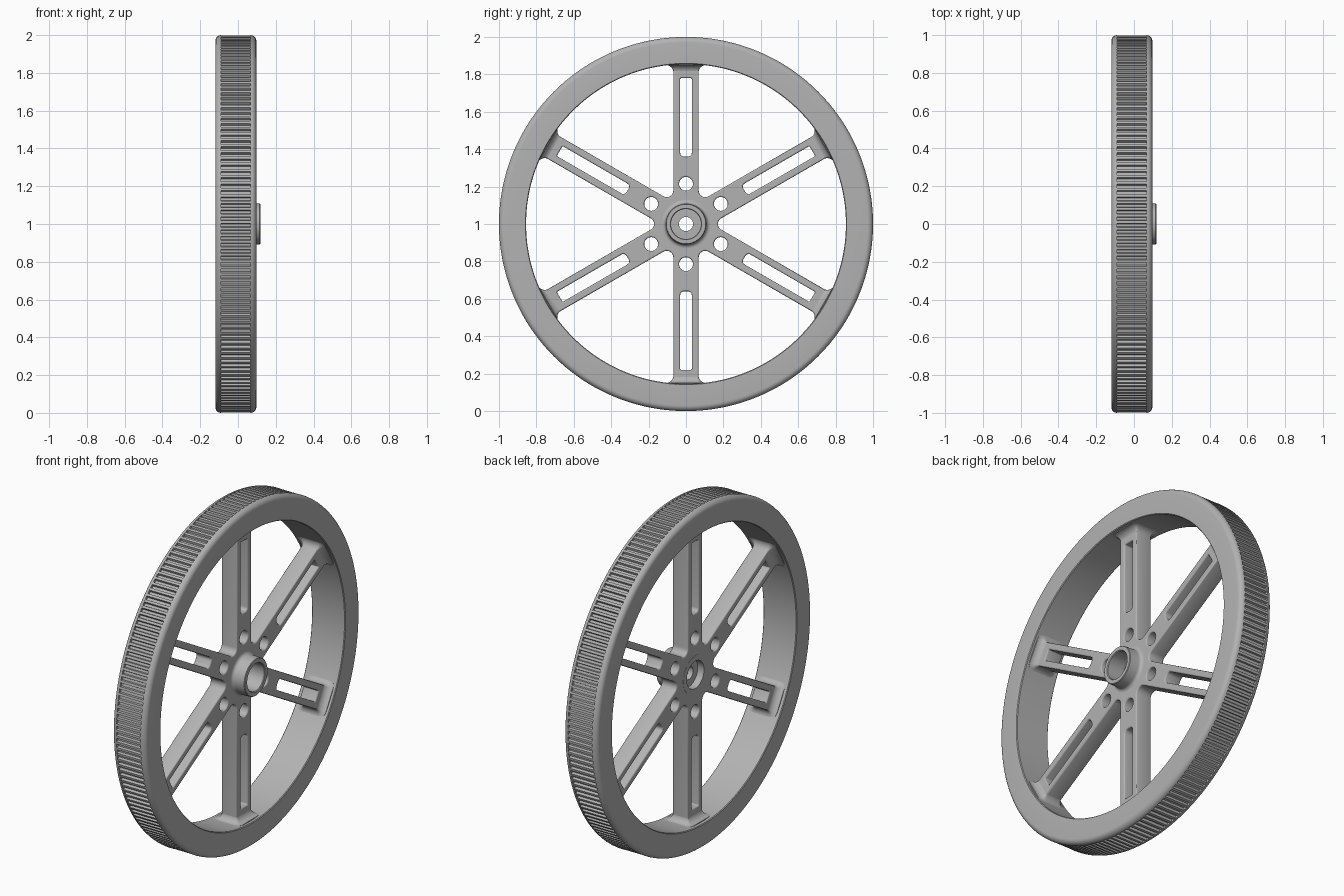
import bpy, bmesh
from math import sin, cos, pi, radians
from mathutils import Matrix, Vector

cube = bpy.data.objects.get("Cube")
if cube:
    bpy.data.objects.remove(cube)

grey = bpy.data.materials.new("light grey plastic")
grey.use_nodes = True
colour = (0.45, 0.45, 0.45, 1)
grey.diffuse_color = colour
grey.node_tree.nodes["Principled BSDF"].inputs["Base Color"].default_value = colour

# Local x, y, z become world y, z, x, with the axle at height 1
AXLE = Matrix(((0, 0, 1, 0), (1, 0, 0, 0), (0, 1, 0, 1), (0, 0, 0, 1)))
MID = -0.01          # centre plane of rim and spokes
HALF = 0.05          # half thickness of the spokes
SPOKES = [radians(30 + 60 * k) for k in range(6)]


def finish(name, mesh):
    mesh.transform(AXLE)
    mesh.materials.clear()
    mesh.materials.append(grey)
    obj = bpy.data.objects.new(name, mesh)
    bpy.context.collection.objects.link(obj)
    bpy.ops.object.select_all(action='DESELECT')
    obj.select_set(True)
    bpy.context.view_layer.objects.active = obj
    bpy.ops.object.shade_smooth_by_angle(angle=radians(35))
    return obj


def mesh_from(bm, name):
    bmesh.ops.recalc_face_normals(bm, faces=bm.faces)
    mesh = bpy.data.meshes.new(name)
    bm.to_mesh(mesh)
    bm.free()
    return mesh


def skin(bm, rings, closed):
    """Join rings of points with quads; closed also joins last to first."""
    loops = [[bm.verts.new(p) for p in ring] for ring in rings]
    n = len(loops[0])
    pairs = list(zip(loops, loops[1:] + loops[:1]))
    for a, b in pairs if closed else pairs[:-1]:
        for i in range(n):
            j = (i + 1) % n
            bm.faces.new((a[i], a[j], b[j], b[i]))
    if not closed:
        bm.faces.new(loops[0])
        bm.faces.new(loops[-1])


def polar(r, a):
    return Vector((r * cos(a), r * sin(a)))


def arc(centre, r, a0, a1, steps):
    return [centre + polar(r, a0 + (a1 - a0) * i / steps) for i in range(steps + 1)]


def lathe(name, profile, angles, drop=None):
    """Spin (axial, radius) points; drop(i, j) lowers a point's radius."""
    bm = bmesh.new()
    rings = []
    for j, a in enumerate(angles):
        ring = []
        for i, (x, r) in enumerate(profile):
            p = polar(r - (drop(i, j) if drop else 0), a)
            ring.append((p.x, p.y, x))
        rings.append(ring)
    skin(bm, rings, True)
    return finish(name, mesh_from(bm, name))


# Rim with rounded shoulders and a grooved tread
BACK, FRONT, ROUND = -0.12, 0.097, 0.03
left = arc(Vector((BACK + ROUND, 1 - ROUND)), ROUND, pi, pi / 2, 6)
right = arc(Vector((FRONT - ROUND, 1 - ROUND)), ROUND, pi / 2, 0, 6)
inner = [(FRONT, 0.859), (FRONT - 0.004, 0.855), (BACK + 0.004, 0.855), (BACK, 0.859)]
tread = [(BACK + ROUND, 0.999), (FRONT - ROUND, 0.999)]
profile = [tuple(p) for p in left] + tread + [tuple(p) for p in right] + inner
GROOVES = 180
angles = [(k + f) * 2 * pi / GROOVES for k in range(GROOVES) for f in (0, 0.4, 0.5, 0.9)]
tread_ids = (len(left), len(left) + 1)
lathe("grooved_rim", profile, angles,
      lambda i, j: 0.014 if i in tread_ids and j % 4 < 2 else 0)

# Spoke star: one outline with slots and holes, extruded with soft edges
HW, FILLET, SOFT = 0.068, 0.035, 0.007
outline, holes = [], []
for a in SPOKES:
    along, side = polar(1, a), polar(1, a + pi / 2)
    outline += [along * 0.852 - side * HW, along * 0.852 + side * HW]
    valley = polar((HW + FILLET) / sin(pi / 6), a + pi / 6)
    outline += arc(valley, FILLET, a + 1.5 * pi, a + 5 * pi / 6, 8)
    slot = []
    for r, s, turn, rad in ((0.78, 1, 0, 0.006), (0.36, 1, 1, 0.02),
                            (0.36, -1, 2, 0.02), (0.78, -1, 3, 0.006)):
        inward = rad if r < 0.5 else -rad
        c = along * (r + inward) + side * s * (0.031 - rad)
        slot += arc(c, rad, a + turn * pi / 2, a + (turn + 1) * pi / 2, 5)
    holes.append(slot)
    holes.append(arc(along * 0.215, 0.037, 0, 2 * pi, 32)[:-1])
holes.append(arc(Vector((0, 0)), 0.095, 0, 2 * pi, 48)[:-1])

curve = bpy.data.curves.new("spoke_outline", 'CURVE')
curve.dimensions, curve.fill_mode = '2D', 'BOTH'
curve.extrude, curve.bevel_depth = HALF - SOFT, SOFT
curve.offset, curve.bevel_resolution = -SOFT, 2
for points in [outline] + holes:
    spline = curve.splines.new('POLY')
    spline.points.add(len(points) - 1)
    for sp, p in zip(spline.points, points):
        sp.co = (p.x, p.y, 0, 1)
    spline.use_cyclic_u = True
helper = bpy.data.objects.new("spoke_outline", curve)
bpy.context.collection.objects.link(helper)
graph = bpy.context.evaluated_depsgraph_get()
star = bpy.data.meshes.new_from_object(helper.evaluated_get(graph))
bpy.data.objects.remove(helper)
star.transform(Matrix.Translation((0, 0, MID)))
finish("spokes", star)

# Flared feet blending each spoke into the rim
FLARE = 0.04
bm = bmesh.new()
for a in SPOKES:
    along, side = polar(1, a), polar(1, a + pi / 2)
    rings = []
    for t in [i / 8 for i in range(9)] + [1.5]:
        q = min(t, 1) * pi / 2
        r = 0.81 + FLARE * sin(q) + (0.018 if t > 1 else 0)
        grow = FLARE * (1 - cos(q))
        w, h, rad = HW + grow - 0.001, HALF + grow - 0.001, SOFT + grow * 0.8
        ring = []
        for k, (su, sv) in enumerate(((1, 1), (-1, 1), (-1, -1), (1, -1))):
            c = Vector((su * (w - rad), sv * (h - rad)))
            for p in arc(c, rad, k * pi / 2, (k + 1) * pi / 2, 4):
                flat = along * r + side * p.x
                ring.append((flat.x, flat.y, MID + p.y))
        rings.append(ring)
    skin(bm, rings, False)
finish("spoke_feet", mesh_from(bm, "spoke_feet"))

# Hub boss with a filleted base, bearing pockets on both sides and a bore
face = MID + HALF
base = arc(Vector((face + 0.02, 0.13)), 0.02, 1.5 * pi, pi, 6)
hub = [(MID - HALF - 0.001, 0.08), (MID - HALF - 0.001, 0.112), (face - 0.005, 0.112),
       (face - 0.005, 0.13)]
hub += [(p.x, p.y) for p in arc(Vector((face + 0.02, 0.13)), 0.02, pi, 1.5 * pi, 6)]
hub += [(0.115, 0.108), (0.118, 0.105), (0.118, 0.084), (0.114, 0.08), (0.01, 0.08),
        (0.01, 0.038), (-0.02, 0.038), (-0.02, 0.08)]
lathe("hub", hub, [i * 2 * pi / 64 for i in range(64)])
